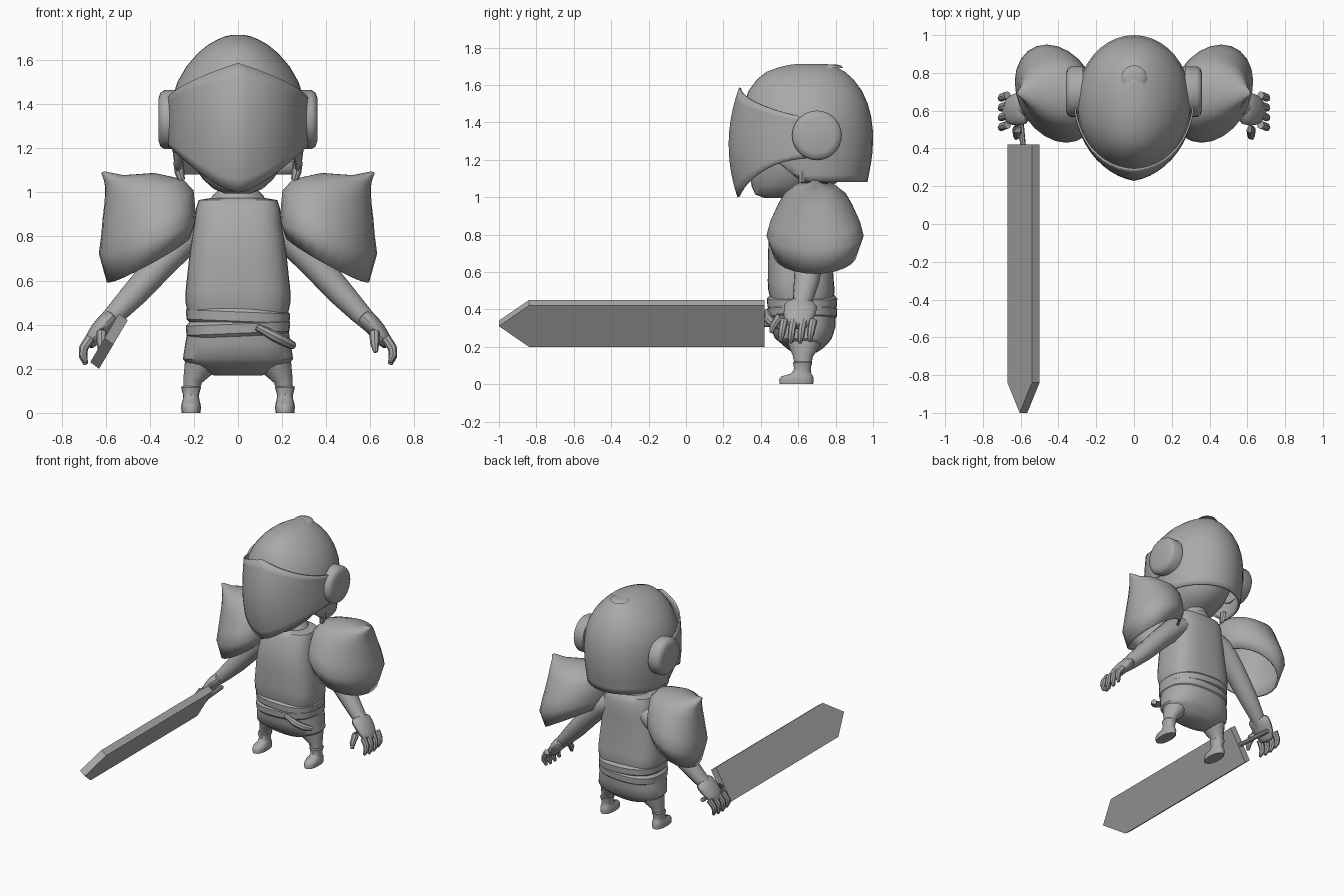
import bpy, bmesh, math
from mathutils import Vector

if "Cube" in bpy.data.objects:
    bpy.data.objects.remove(bpy.data.objects["Cube"])

grey = bpy.data.materials.new("plain grey")
grey.diffuse_color = (0.4, 0.4, 0.4, 1)
grey.use_nodes = True
grey.node_tree.nodes["Principled BSDF"].inputs["Base Color"].default_value = grey.diffuse_color


def finish(name, bm, angle=40, subsurf=0, thick=0, offset=-1):
    bmesh.ops.remove_doubles(bm, verts=bm.verts, dist=1e-5)
    bmesh.ops.recalc_face_normals(bm, faces=bm.faces)
    me = bpy.data.meshes.new(name)
    bm.to_mesh(me)
    bm.free()
    me.materials.append(grey)
    me.shade_smooth()
    me.set_sharp_from_angle(angle=math.radians(angle))
    ob = bpy.data.objects.new(name, me)
    bpy.context.collection.objects.link(ob)
    if thick:
        mod = ob.modifiers.new("thickness", 'SOLIDIFY')
        mod.thickness, mod.offset = thick, offset
    if subsurf:
        mod = ob.modifiers.new("smooth", 'SUBSURF')
        mod.levels = mod.render_levels = subsurf
    return ob


def loft(name, rings, bottom=True, top=True, closed=True, **kw):
    """Skin a list of equally long point rings."""
    bm = bmesh.new()
    vs = [[bm.verts.new(p) for p in r] for r in rings]
    n = len(vs[0])
    for a, b in zip(vs, vs[1:]):
        for i in range(n if closed else n - 1):
            j = (i + 1) % n
            bm.faces.new((a[i], a[j], b[j], b[i]))
    if bottom:
        bm.faces.new(vs[0])
    if top:
        bm.faces.new(vs[-1])
    return finish(name, bm, **kw)


def oval(z, hx, y0, y1, cx=0, n=32, e=2.0):
    """Horizontal superellipse from y0 to y1."""
    pts = []
    for i in range(n):
        a = 2 * math.pi * i / n
        c, s = math.cos(a), math.sin(a)
        pts.append(Vector((cx + hx * math.copysign(abs(c) ** (2 / e), c),
                           (y0 + y1) / 2 + (y1 - y0) / 2 * math.copysign(abs(s) ** (2 / e), s), z)))
    return pts


def tube(name, pts, radii, squash=1.0, n=10, **kw):
    """Round tube along a path, widened sideways by squash."""
    pts = [Vector(p) for p in pts]
    rings = []
    for k, p in enumerate(pts):
        t = (pts[min(k + 1, len(pts) - 1)] - pts[max(k - 1, 0)]).normalized()
        ref = Vector((0, 1, 0)) if abs(t.y) < 0.8 else Vector((0, 0, 1))
        u = (ref - t * t.dot(ref)).normalized()
        v = t.cross(u)
        rings.append([p + (u * squash * math.cos(2 * math.pi * i / n)
                           + v * math.sin(2 * math.pi * i / n)) * radii[k] for i in range(n)])
    return loft(name, rings, **kw)


# helmet shell: open below, the rim rises towards the face
shell = [(1.08, .28, .36, .97), (1.12, .287, .33, .978), (1.16, .293, .31, .985), (1.20, .298, .295, .992),
         (1.25, .302, .285, .998), (1.35, .304, .28, 1.0),
         (1.43, .297, .29, .99), (1.5, .275, .31, .972), (1.57, .235, .335, .94), (1.63, .183, .38, .895),
         (1.67, .135, .43, .85), (1.692, .095, .49, .81), (1.707, .06, .55, .78), (1.713, .03, .60, .74)]
rings = [oval(*r, n=40) for r in shell]
for r in rings[:4]:
    for p in r:
        p.z = max(p.z, 1.08 + .115 * min(1, max(0, (.62 - p.y) / .14)))
loft("helmet", rings, bottom=False, thick=.015)
loft("helmet_button", [oval(1.69, .07, .70, .84, n=20), oval(1.703, .06, .71, .83, n=20),
                       oval(1.709, .035, .735, .805, n=20)])

# head and neck inside the helmet
head = [(.995, .06, .42, .58), (1.015, .11, .37, .66), (1.06, .16, .35, .78), (1.12, .20, .345, .86),
        (1.25, .25, .35, .91), (1.4, .2, .40, .88)]
loft("head", [oval(*r) for r in head])
loft("neck", [oval(z, .085, .55, .72) for z in (.93, 1.08)])

# visor with a centre ridge
rows, cols, a0 = 10, 24, math.radians(9)
grid = []
for r in range(rows + 1):
    row = []
    for c in range(cols + 1):
        s = c / cols * 2 - 1
        a = a0 + (math.pi / 2 - a0) * abs(s)
        f = (math.sin(a) - math.sin(a0)) / (1 - math.sin(a0))
        g = math.cos(a) / math.cos(a0)
        lo, hi = 1.0 + .21 * f ** 1.5, 1.585 - .165 * (.55 * f + .45 * (1 - g))
        z = lo + (hi - lo) * r / rows
        front = .233 + .6 * (z - 1.28) ** 2
        x = .316 * f * (1 - .25 * max(0, 1.25 - z))
        row.append((math.copysign(x, s), .67 - (.67 - front) * g, z))
    grid.append(row)
loft("visor", grid, bottom=False, top=False, closed=False, angle=30, thick=.01, offset=0)

# torso tunic with a broad neckline
body = [(.44, .225, .455, .785), (.50, .238, .44, .795), (.55, .238, .437, .79), (.7, .222, .438, .78),
        (.80, .208, .445, .775), (.86, .198, .462, .775), (.93, .19, .485, .765), (.965, .178, .505, .75),
        (.975, .12, .53, .735)]
loft("tunic", [oval(*r, e=2.9) for r in body])
loft("collar", [oval(.93, .14, .51, .75), oval(.985, .115, .53, .735), oval(1.01, .09, .54, .73)])

# two slanted sash wraps
for k, (z, tilt) in enumerate(((.385, .04), (.44, -.04))):
    wrap = []
    for dz, g in ((-.038, -.012), (-.024, .002), (.018, .004), (.036, -.012)):
        ring = oval(z + dz, .232 + g, .437 - g, .805 + g, e=2.5)
        for p in ring:
            p.z += tilt * p.x
        wrap.append(ring)
    loft("sash_wrap", wrap)
tube("sash_end", [(.085, .435, .39), (.16, .44, .35), (.21, .465, .325), (.25, .51, .305)],
     [.016, .024, .024, .018], n=8)

# skirt and seat of the trousers
seat = [(.17, .11, .57, .70), (.19, .17, .54, .73), (.225, .235, .50, .765), (.245, .25, .475, .78),
        (.31, .24, .452, .80), (.40, .225, .445, .80)]
loft("skirt", [oval(*r, e=2.4) for r in seat])

# one sword hand side, one free side
for m in (-1, 1):
    side = "left" if m > 0 else "right"

    def mx(pts):
        return [(m * x, y, z) for x, y, z in pts]

    # ear disc
    disc = []
    for x, r in ((.27, .133), (.335, .133), (.352, .122), (.361, .095)):
        disc.append([(m * x, .70 + r * math.cos(i * math.pi / 14), 1.33 + r * math.sin(i * math.pi / 14))
                     for i in range(28)])
    loft(side + "_ear_disc", disc)
    # hanging strap below the helmet
    tube(side + "_strap", mx([(.27, .62, 1.14), (.265, .62, 1.09), (.255, .62, 1.055)]), [.024, .022, .015], n=8)

    # shoulder pad: shell swept from the slanted rim to the outer spike
    pad = []
    for xi, zi, xo, zo, hy in ((.22, .80, .59, .59, .225), (.195, .87, .625, .72, .26), (.20, .94, .615, .80, .24),
                               (.205, 1.01, .61, .88, .205), (.25, 1.06, .602, .955, .17),
                               (.38, 1.088, .60, 1.02, .115), (.52, 1.078, .607, 1.055, .05),
                               (.605, 1.095, .62, 1.088, .008)):
        ring = []
        for i in range(24):
            a = 2 * math.pi * i / 24
            t = .5 + .5 * math.cos(a)
            dy = hy * math.sin(a)
            ring.append((m * (xi + (xo - xi) * t + .2 * dy), .69 + dy, zi + (zo - zi) * t))
        pad.append(ring)
    loft(side + "_shoulder_pad", pad, bottom=False, thick=.015)

    # arm, palm, fingers and thumb
    tube(side + "_arm", mx([(.14, .67, .85), (.22, .67, .81), (.34, .66, .685), (.46, .645, .55), (.55, .625, .455),
                            (.61, .61, .395)]), [.07, .078, .07, .062, .05, .04], squash=1.1, n=14)
    tube(side + "_palm", mx([(.56, .62, .445), (.61, .61, .40), (.65, .60, .35), (.685, .595, .295)]),
         [.045, .044, .04, .026], squash=2.1, n=12, subsurf=1)
    for k in range(4):
        y = .515 + .052 * k
        d = .01 * abs(k - 1.5)
        tube(side + "_finger", mx([(.67, y + .01, .34), (.70, y, .295), (.703, y - .005, .25 + d),
                                   (.69, y - .01, .215 + d)]), [.022, .021, .019, .01], n=8)
    tube(side + "_thumb", mx([(.61, .56, .395), (.62, .50, .36), (.62, .465, .31), (.625, .455, .275)]),
         [.028, .025, .02, .01], n=8)

    # trouser leg and boot
    tube(side + "_leg", mx([(.15, .63, .28), (.18, .63, .20), (.205, .625, .15), (.212, .625, .10), (.212, .625, .05)]),
         [.09, .068, .045, .036, .036], squash=1.2, n=14)
    boot = [(0, .043, .50, .68), (.025, .045, .498, .682), (.042, .043, .51, .68), (.056, .038, .56, .67),
            (.08, .036, .578, .665), (.115, .045, .572, .675), (.122, .04, .58, .668)]
    loft(side + "_boot", [oval(*r, cx=m * .213, n=16, e=2.3) for r in boot])

# sword blade: pointed outline with a slanted thickness
outline = [(.42, 0), (-.84, 0), (-1.0, .5), (-.84, 1), (.42, 1)]
faces = [[(x - .13 * w, y, z - .22 * w) for y, w in outline] for x, z in ((-.50, .42), (-.54, .45))]
loft("sword_blade", faces, angle=10)
tube("sword_handle", [(-.587, .41, .322), (-.60, .55, .322), (-.61, .68, .322)], [.015] * 3, n=8)
